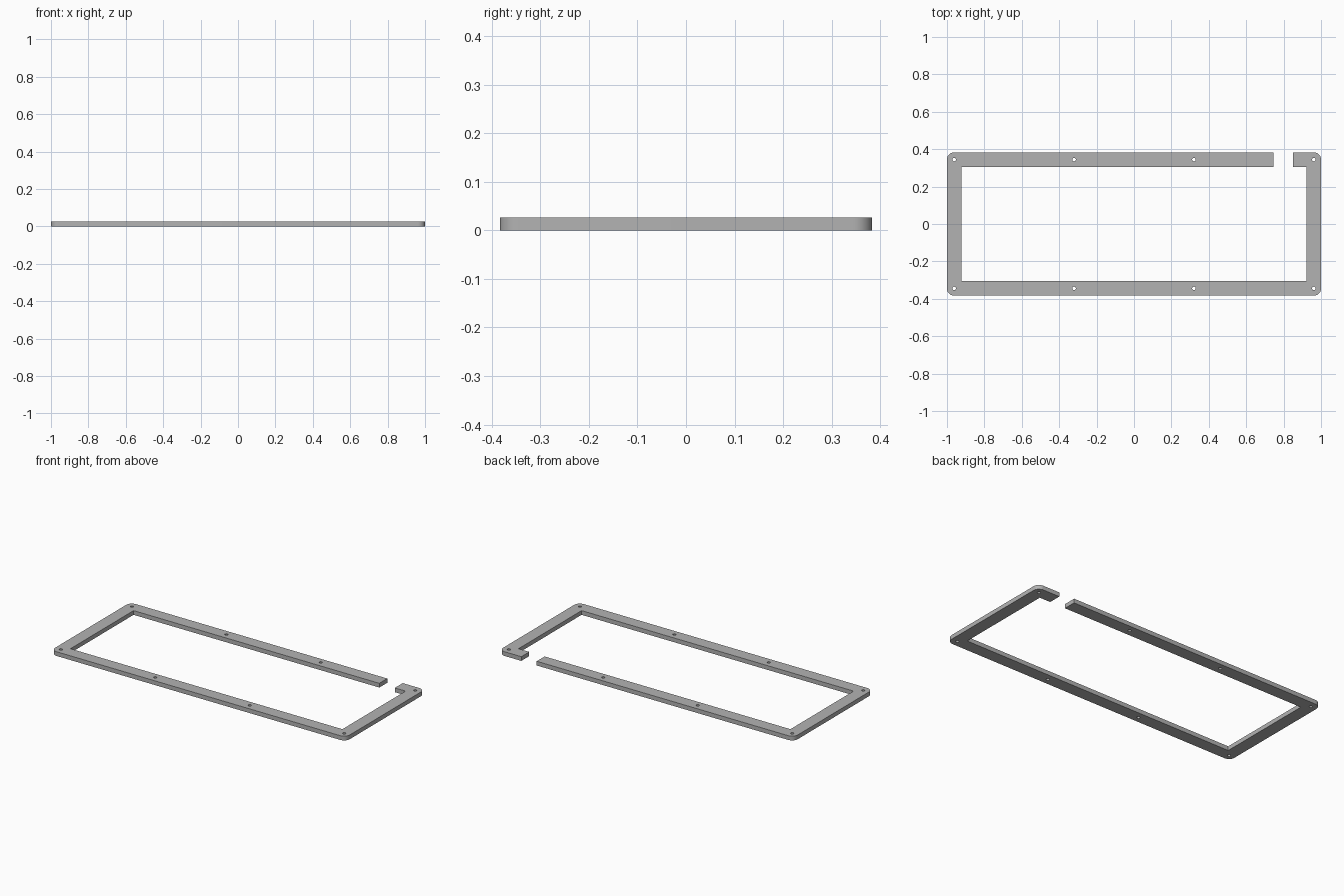
import bpy, bmesh
from math import sin, cos, pi

if "Cube" in bpy.data.objects:
    bpy.data.objects.remove(bpy.data.objects["Cube"], do_unlink=True)

HALF_X, HALF_Y, BAR, HEIGHT = 1.0, 0.383, 0.077, 0.026
CORNER, HOLE = 0.038, 0.0095
GAP_LEFT, GAP_RIGHT = 0.745, 0.85
IN_X, IN_Y = HALF_X - BAR, HALF_Y - BAR


def arc(cx, cy, r, start, sweep, steps):
    return [(cx + r * cos(start + sweep * i / steps),
             cy + r * sin(start + sweep * i / steps)) for i in range(steps + 1)]


def add_loop(curve, points):
    spline = curve.splines.new("POLY")
    spline.points.add(len(points) - 1)
    for p, (x, y) in zip(spline.points, points):
        p.co = (x, y, 0, 1)
    spline.use_cyclic_u = True


# Open frame outline: rounded outside corners, square inside, gap at the back
outline = [(GAP_LEFT, HALF_Y)]
for k, (sx, sy) in enumerate([(-1, 1), (-1, -1), (1, -1), (1, 1)]):
    outline += arc(sx * (HALF_X - CORNER), sy * (HALF_Y - CORNER),
                   CORNER, pi / 2 * (k + 1), pi / 2, 10)
outline += [(GAP_RIGHT, HALF_Y), (GAP_RIGHT, IN_Y), (IN_X, IN_Y), (IN_X, -IN_Y),
            (-IN_X, -IN_Y), (-IN_X, IN_Y), (GAP_LEFT, IN_Y)]

curve = bpy.data.curves.new("frame_outline", "CURVE")
curve.dimensions = "2D"
curve.fill_mode = "BOTH"
curve.extrude = HEIGHT / 2
add_loop(curve, outline)

# Screw holes, four along each long bar
hole_x = HALF_X - BAR / 2
for y in (-HALF_Y + BAR / 2, HALF_Y - BAR / 2):
    for i in range(4):
        x = -hole_x + i * hole_x * 2 / 3
        add_loop(curve, arc(x, y, HOLE, 0, 2 * pi, 24)[:-1])

frame = bpy.data.objects.new("frame", curve)
bpy.context.collection.objects.link(frame)
frame.location.z = HEIGHT / 2
bpy.ops.object.select_all(action="DESELECT")
frame.select_set(True)
bpy.context.view_layer.objects.active = frame
bpy.ops.object.convert(target="MESH")
frame = bpy.context.object
frame.name = "frame"

# Join the caps to the walls
bm = bmesh.new()
bm.from_mesh(frame.data)
bmesh.ops.remove_doubles(bm, verts=bm.verts, dist=0.0001)
bmesh.ops.recalc_face_normals(bm, faces=bm.faces)
bm.to_mesh(frame.data)
bm.free()
bpy.ops.object.shade_smooth_by_angle(angle=pi / 6)

# Plain grey finish
grey = bpy.data.materials.new("grey")
grey.use_nodes = True
color = (0.45, 0.45, 0.45, 1)
grey.diffuse_color = color
grey.node_tree.nodes["Principled BSDF"].inputs["Base Color"].default_value = color
frame.data.materials.clear()
frame.data.materials.append(grey)
